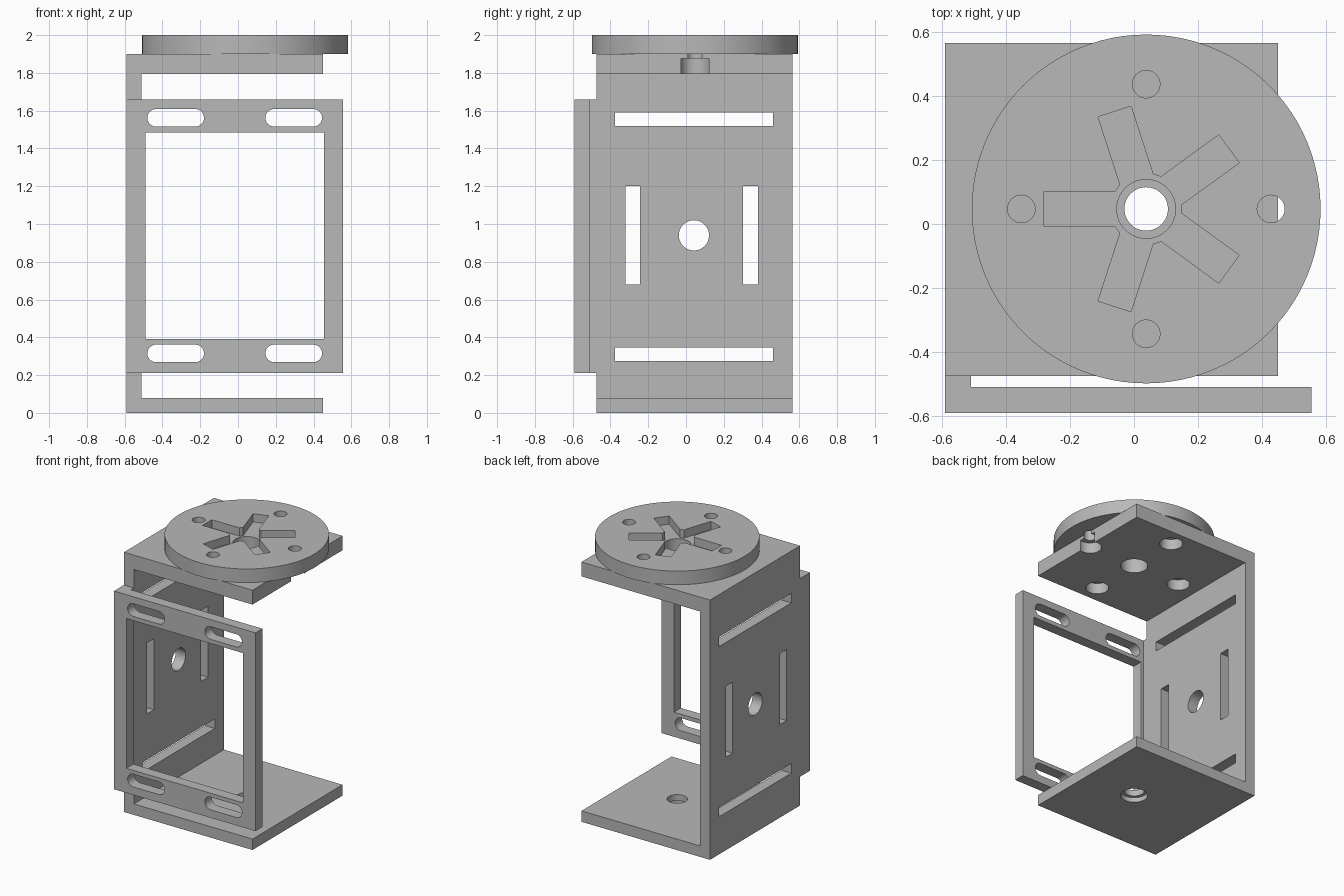
import bpy, bmesh
from math import sin, cos, pi, radians
from mathutils import Vector

cube = bpy.data.objects.get("Cube")
if cube:
    bpy.data.objects.remove(cube, do_unlink=True)

grey = bpy.data.materials.new("plain grey")
grey.use_nodes = True
grey.diffuse_color = (0.48, 0.48, 0.48, 1)
grey.node_tree.nodes["Principled BSDF"].inputs["Base Color"].default_value = grey.diffuse_color

# Placement of a 2D profile point on the plane across each axis
PLACE = {"x": lambda u, v, w: (w, u, v),
         "y": lambda u, v, w: (u, w, v),
         "z": lambda u, v, w: (u, v, w)}


def prism(name, points, axis, lo, hi):
    """Extrude a closed profile along an axis."""
    bm = bmesh.new()
    place = PLACE[axis]
    face = bm.faces.new([bm.verts.new(place(u, v, lo)) for u, v in points])
    ext = bmesh.ops.extrude_face_region(bm, geom=[face])["geom"]
    shift = Vector(place(0, 0, hi - lo))
    bmesh.ops.translate(bm, vec=shift, verts=[e for e in ext if isinstance(e, bmesh.types.BMVert)])
    bmesh.ops.recalc_face_normals(bm, faces=bm.faces)
    mesh = bpy.data.meshes.new(name)
    bm.to_mesh(mesh)
    bm.free()
    mesh.materials.append(grey)
    obj = bpy.data.objects.new(name, mesh)
    bpy.context.collection.objects.link(obj)
    return obj


def circle(cu, cv, r, n=48):
    return [(cu + r * cos(2 * pi * i / n), cv + r * sin(2 * pi * i / n)) for i in range(n)]


def rect(u0, u1, v0, v1):
    return [(u0, v0), (u1, v0), (u1, v1), (u0, v1)]


def stadium(cu, cv, length, width, n=16):
    r, h = width / 2, length / 2 - width / 2
    right = [(cu + h + r * cos(a), cv + r * sin(a)) for a in (-pi / 2 + pi * i / n for i in range(n + 1))]
    left = [(2 * cu - u, 2 * cv - v) for u, v in right]
    return right + left


def cut(obj, points, axis, lo, hi):
    """Cut a prism out of a part and discard the cutter."""
    cutter = prism("cutter", points, axis, lo, hi)
    cutter.hide_render = True
    mod = obj.modifiers.new("cut", "BOOLEAN")
    mod.operation = "DIFFERENCE"
    mod.solver = "EXACT"
    mod.object = cutter
    bpy.context.view_layer.objects.active = obj
    bpy.ops.object.modifier_apply(modifier=mod.name)
    bpy.data.objects.remove(cutter, do_unlink=True)


CX, CY = 0.038, 0.047
bolts = [(CX + 0.39 * cos(k * pi / 2), CY + 0.39 * sin(k * pi / 2)) for k in range(4)]

# U-shaped bracket: side wall with a top and a bottom plate
profile = [(-0.59, 0), (0.45, 0), (0.45, 0.08), (-0.51, 0.08),
           (-0.51, 1.795), (0.45, 1.795), (0.45, 1.9), (-0.59, 1.9)]
bracket = prism("bracket", profile, "y", -0.475, 0.565)

# Slots and centre hole in the side wall
for z in (0.31, 1.555):
    cut(bracket, rect(-0.375, 0.46, z - 0.035, z + 0.035), "x", -0.7, -0.45)
for y in (-0.282, 0.342):
    cut(bracket, rect(y - 0.039, y + 0.039, 0.68, 1.2), "x", -0.7, -0.45)
cut(bracket, circle(0.042, 0.94, 0.08), "x", -0.7, -0.45)

# Top plate: through bore and counterbored bolt holes
cut(bracket, circle(CX, CY, 0.092), "z", 1.7, 2.0)
for x, y in bolts:
    cut(bracket, circle(x, y, 0.043), "z", 1.7, 2.0)
    cut(bracket, circle(x, y, 0.078), "z", 1.7, 1.875)

# Bottom plate: stepped pivot hole
cut(bracket, circle(CX, CY, 0.068), "z", -0.1, 0.2)
cut(bracket, circle(CX, CY, 0.092), "z", -0.1, 0.035)

# Front frame with the strip joining it to the side wall
outline = [(-0.59, -0.59), (0.555, -0.59), (0.555, -0.51),
           (-0.51, -0.51), (-0.51, -0.475), (-0.59, -0.475)]
frame = prism("front_frame", outline, "z", 0.21, 1.66)
cut(frame, rect(-0.49, 0.455, 0.39, 1.485), "y", -0.7, -0.45)
for x in (-0.33, 0.295):
    for z in (0.315, 1.562):
        cut(frame, stadium(x, z, 0.3, 0.093), "y", -0.7, -0.45)

# Round disc with a five-armed pocket, centre bore and bolt holes
disc = prism("round_disc", circle(CX, CY, 0.545, 96), "z", 1.9, 2.0)
star = []
R, HALF, REACH = 0.111, 0.054, 0.32
for k in range(5):
    a = radians(36 + 72 * k)
    inner = (R * R - HALF * HALF) ** 0.5
    for u, v in ((inner, -HALF), (REACH, -HALF), (REACH, HALF), (inner, HALF)):
        star.append((CX + u * cos(a) - v * sin(a), CY + u * sin(a) + v * cos(a)))
cut(disc, star, "z", 1.94, 2.1)
cut(disc, circle(CX, CY, 0.092), "z", 1.8, 2.1)
for x, y in bolts:
    cut(disc, circle(x, y, 0.043), "z", 1.8, 2.1)

# Smooth the round walls, keep the edges sharp
bpy.ops.object.select_all(action="DESELECT")
for obj in (bracket, frame, disc):
    obj.select_set(True)
bpy.context.view_layer.objects.active = bracket
bpy.ops.object.shade_smooth_by_angle(angle=radians(30))
